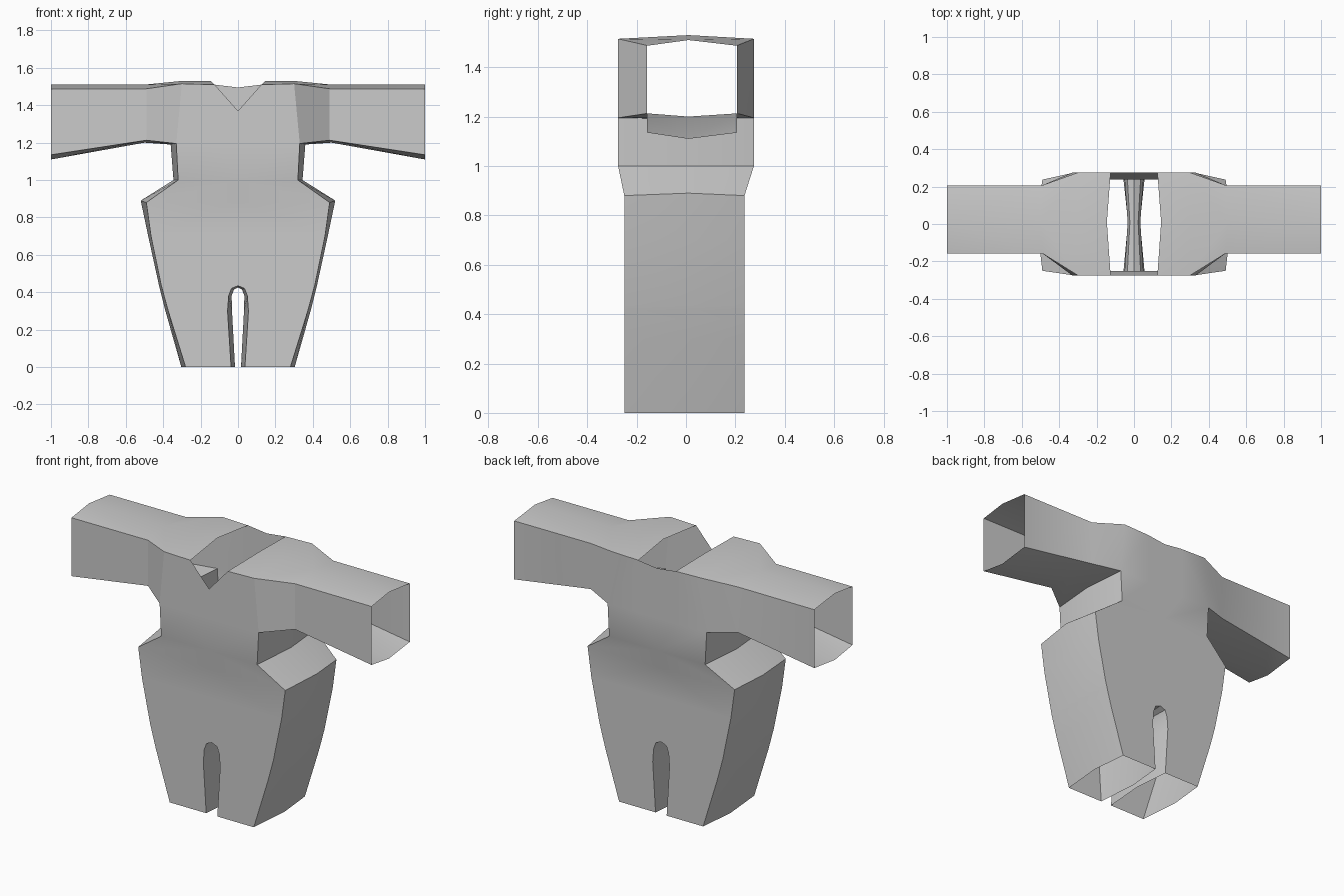
import bpy, bmesh, math

if "Cube" in bpy.data.objects:
    bpy.data.objects.remove(bpy.data.objects["Cube"])

bm = bmesh.new()
SEAM_Y = 0.01


def depth(x, z, side):
    """Panel depth: full at the chest, shallower on sleeves and below the waist."""
    chest = 0.275
    sleeve, lower = (0.157, 0.25) if side < 0 else (0.207, 0.237)
    if z > 1.1:
        t = min(max((x - 0.33) / 0.16, 0), 1)
        return side * (chest + (sleeve - chest) * t)
    t = min(max((1.0 - z) / 0.12, 0), 1)
    return side * (chest + (lower - chest) * t)


def face(pts):
    bm.faces.new([bm.verts.new(p) for p in pts])


def panel_pt(p, side):
    return (p[0], depth(p[0], p[1], side), p[1])


# Outlines of one half: (panel x, panel z, seam x, seam z)
side_edge = [(0.33, 1.195, 0.36, 1.19), (0.32, 1.0, 0.345, 1.0),
             (0.49, 0.88, 0.52, 0.89), (0.465, 0.7, 0.48, 0.7),
             (0.41, 0.435, 0.422, 0.435), (0.404, 0.415, 0.417, 0.415),
             (0.395, 0.38, 0.408, 0.38), (0.373, 0.3, 0.388, 0.3),
             (0.28, 0.0, 0.303, 0.0)]
inner_leg = [(0.0, 0.435, 0.0, 0.425), (0.035, 0.42, 0.022, 0.415),
             (0.05, 0.38, 0.034, 0.38), (0.056, 0.3, 0.032, 0.3),
             (0.037, 0.0, 0.016, 0.0)]
shoulder = [(0.125, 1.51, 0.145, 1.53), (0.30, 1.515, 0.30, 1.53),
            (0.49, 1.488, 0.50, 1.51), (1.0, 1.487, 1.0, 1.51)]
underarm = [(0.33, 1.195, 0.36, 1.19), (0.49, 1.213, 0.50, 1.2),
            (1.0, 1.135, 1.0, 1.11)]

for side in (-1, 1):
    def panel(*pts):
        face([panel_pt(p, side) for p in pts])

    # Chest with the neckline: deep V in front, shallow dip at the back
    neck = (0, 1.37) if side < 0 else (0, 1.495)
    panel(neck, shoulder[0], (0.125, 1.195), (0, 1.195))
    panel(shoulder[0], shoulder[1], underarm[0], (0.125, 1.195))
    panel((0, 1.195), (0.125, 1.195), side_edge[0], side_edge[1], (0, 1.0))
    # Sleeve
    for i in range(2):
        panel(shoulder[i + 1], shoulder[i + 2], underarm[i + 1], underarm[i])
    # Hips and leg
    inner = [(0, e[1]) for e in side_edge[1:4]] + inner_leg
    outer = side_edge[1:]
    for i in range(len(outer) - 1):
        panel(inner[i], outer[i], outer[i + 1], inner[i + 1])
    # Slanted strips from panel edge to the middle seam
    for edge in (side_edge, inner_leg, shoulder, underarm):
        for a, b in zip(edge, edge[1:]):
            face([panel_pt(a, side), panel_pt(b, side),
                  (b[2], SEAM_Y, b[3]), (a[2], SEAM_Y, a[3])])

# Weld, mirror the other half, and tidy normals
bmesh.ops.remove_doubles(bm, verts=bm.verts[:], dist=0.0005)
bmesh.ops.mirror(bm, geom=bm.verts[:] + bm.edges[:] + bm.faces[:],
                 axis='X', merge_dist=0.0005)
bmesh.ops.remove_doubles(bm, verts=bm.verts[:], dist=0.0005)
bmesh.ops.recalc_face_normals(bm, faces=bm.faces[:])

mesh = bpy.data.meshes.new("jumpsuit")
bm.to_mesh(mesh)
bm.free()
suit = bpy.data.objects.new("jumpsuit", mesh)
bpy.context.collection.objects.link(suit)
bpy.context.view_layer.objects.active = suit
suit.select_set(True)
bpy.ops.object.shade_smooth_by_angle(angle=math.radians(30))
